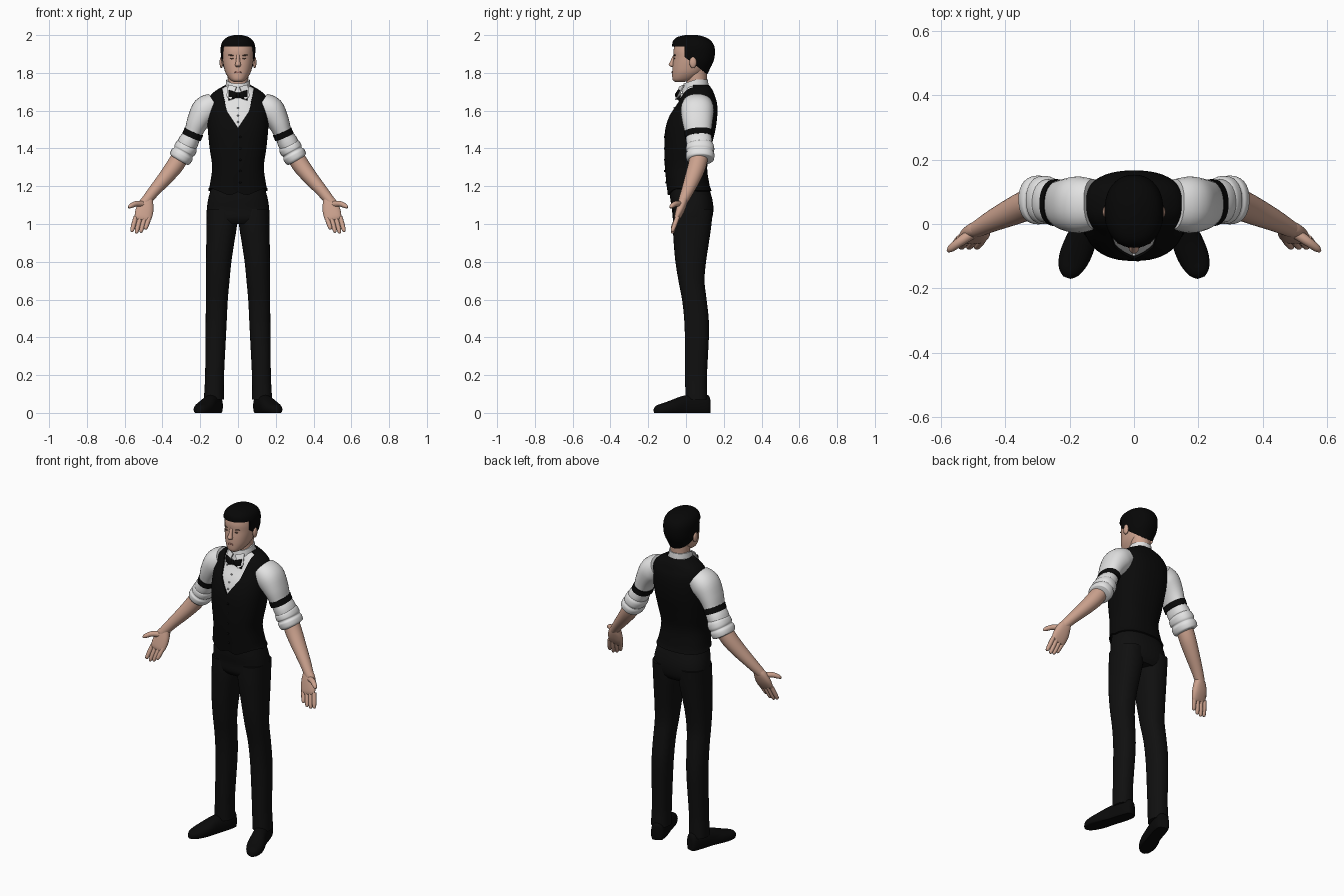
import bpy, bmesh, math
from mathutils import Vector

if "Cube" in bpy.data.objects:
    bpy.data.objects.remove(bpy.data.objects["Cube"])

X, Y, Z = Vector((1, 0, 0)), Vector((0, 1, 0)), Vector((0, 0, 1))


def material(name, r, g, b):
    m = bpy.data.materials.new(name)
    m.use_nodes = True
    m.diffuse_color = (r, g, b, 1)
    m.node_tree.nodes["Principled BSDF"].inputs["Base Color"].default_value = (r, g, b, 1)
    return m


SKIN = material("skin", .60, .36, .27)
LIPS = material("lips", .42, .19, .15)
BROW = material("brow", .12, .07, .05)
SHIRT = material("white shirt", .76, .76, .76)
VEST = material("black vest", .003, .003, .003)
TROUSERS = material("black trousers", .005, .005, .005)
HAIR = material("black hair", .002, .002, .002)


def finish(name, bm, mat, mirror=False, thick=0):
    me = bpy.data.meshes.new(name)
    bm.to_mesh(me)
    bm.free()
    me.materials.append(mat)
    for p in me.polygons:
        p.use_smooth = True
    me.set_sharp_from_angle(angle=math.radians(45))
    ob = bpy.data.objects.new(name, me)
    bpy.context.scene.collection.objects.link(ob)
    if thick:
        s = ob.modifiers.new("thickness", "SOLIDIFY")
        s.thickness, s.offset = thick, -1
        e = ob.modifiers.new("crisp rim", "EDGE_SPLIT")
        e.split_angle = math.radians(50)
    if mirror:
        ob.modifiers.new("mirror", "MIRROR")
    return ob


def smooth_rows(rows, k):
    """Resample rows with a Catmull-Rom spline."""
    out = []
    for i in range(len(rows) - 1):
        a, b, c, d = (rows[min(max(j, 0), len(rows) - 1)] for j in range(i - 1, i + 3))
        for s in range(k):
            t = s / k
            out.append([q + .5 * t * (r - p + t * (2 * p - 5 * q + 4 * r - w + t * (3 * (q - r) + w - p)))
                        for p, q, r, w in zip(a, b, c, d)])
    return out + [list(rows[-1])]


def loft(rows, axis=None, ref=Y, p=2.0, n=28, k=4, open_ends=False):
    """Skin superellipse rings; a row is (x, y, z, side radius, ref radius)."""
    rows = smooth_rows(rows, k)
    bm = bmesh.new()
    centres = [Vector(r[:3]) for r in rows]
    rings = []
    for i, r in enumerate(rows):
        t = axis or (centres[min(i + 1, len(rows) - 1)] - centres[max(i - 1, 0)]).normalized()
        v = (ref - t * ref.dot(t)).normalized()
        u = v.cross(t)
        ring = []
        for j in range(n):
            a = math.tau * j / n
            c, s = math.cos(a), math.sin(a)
            ring.append(bm.verts.new(centres[i]
                                     + u * r[3] * math.copysign(abs(c) ** (2 / p), c)
                                     + v * r[4] * math.copysign(abs(s) ** (2 / p), s)))
        rings.append(ring)
    for a, b in zip(rings, rings[1:]):
        for j in range(n):
            bm.faces.new((a[j], a[j - 1], b[j - 1], b[j]))
    caps = [bm.faces.new(rings[0]), bm.faces.new(rings[-1])]
    bmesh.ops.recalc_face_normals(bm, faces=bm.faces)
    if open_ends:
        bmesh.ops.delete(bm, geom=caps, context="FACES_ONLY")
    return bm


def body(*rows):
    """Rows (z, half width, front y, back y, centre x) to loft rows."""
    return [((r + (0,))[4], (r[2] + r[3]) / 2, r[0], r[1], (r[3] - r[2]) / 2) for r in rows]


def cut(bm, planes, remove):
    """Slice along planes, then delete the faces whose centre passes the rule."""
    for co, no in planes:
        bmesh.ops.bisect_plane(bm, geom=bm.verts[:] + bm.edges[:] + bm.faces[:],
                               plane_co=co, plane_no=no, dist=1e-5)
    gone = [f for f in bm.faces if remove(f.calc_center_median())]
    bmesh.ops.delete(bm, geom=gone, context="FACES")


def blob(name, at, size, mat, mirror=False, tilt=0):
    bm = bmesh.new()
    bmesh.ops.create_uvsphere(bm, u_segments=14, v_segments=8, radius=1)
    for v in bm.verts:
        x, y, z = (c * s for c, s in zip(v.co, size))
        v.co = Vector(at) + Vector((x, y, z + x * tilt))
    return finish(name, bm, mat, mirror)


# Vest: lofted torso with a deep neck opening and a pointed front hem
torso = [(1.15, .157, -.098, .136), (1.2, .150, -.102, .126), (1.3, .137, -.112, .112),
         (1.4, .150, -.115, .132), (1.5, .160, -.110, .156), (1.58, .162, -.086, .166),
         (1.64, .158, -.050, .164), (1.68, .146, -.030, .152), (1.71, .112, -.015, .14),
         (1.735, .068, -.005, .122)]
vest = loft(body(*torso), axis=Z, p=2.4, n=48, open_ends=True)
for v in vest.verts:
    if v.co.z < 1.2:
        drop = max(0, 1 - abs(abs(v.co.x) - .045) / .09) if v.co.y < 0 else .3
        v.co.z = 1.2 - (1.2 - v.co.z) * (.25 + .75 * drop)
planes = [((.06 * s, 0, 1.6), (s, 0, -.227)) for s in (1, -1)]
planes += [((0, 0, 1.51), (s, 0, -.667)) for s in (1, -1)]
cut(vest, planes, lambda c: c.y < .04 and abs(c.x) < min(.06 + (c.z - 1.6) * .227, (c.z - 1.51) * .667))
finish("vest", vest, VEST, thick=.008)

# Shirt body, collar and collar wings
inner = [(z, rx - .012, yf + .011, yb - .012) for z, rx, yf, yb in torso[3:]]
finish("shirt_body", loft(body(*inner), axis=Z, p=2.4, n=40), SHIRT)
collar = loft(body((1.67, .074, -.034, .122), (1.72, .067, -.022, .12), (1.765, .062, -.012, .116)),
              axis=Z, n=32, open_ends=True)
for v in collar.verts:
    if v.co.z > 1.7:
        v.co.z -= max(0, .05 - v.co.y) * .35
finish("collar", collar, SHIRT, thick=.008)
wing = bmesh.new()
wing.faces.new([wing.verts.new(c) for c in
                ((.006, -.032, 1.725), (.05, -.008, 1.735), (.06, -.036, 1.675), (.035, -.052, 1.655))])
finish("collar_wings", wing, SHIRT, mirror=True, thick=.006)

# Buttons down the shirt and the vest
for i, (y, z) in enumerate(((-.062, 1.615), (-.083, 1.575), (-.096, 1.54))):
    blob(f"shirt_button_{i + 1}", (0, y, z), (.005, .004, .005), SHIRT)
for i in range(5):
    blob(f"vest_button_{i + 1}", (.012, -.113 + .007 * (i == 0), 1.22 + .06 * i), (.006, .004, .006), VEST)

# Bow tie
finish("bow_tie_wings", loft([(.004, -.045, 1.682, .007, .012), (.028, -.044, 1.682, .010, .021),
                              (.050, -.038, 1.682, .009, .029)], axis=X, ref=Z, p=3, n=16),
       VEST, mirror=True)
blob("bow_tie_knot", (0, -.048, 1.682), (.011, .011, .014), VEST)

# Trousers: hips and two legs
hips = body((1.23, .13, -.088, .108), (1.14, .156, -.084, .137), (1.08, .165, -.074, .145),
            (1.03, .166, -.07, .138), (1.0, .155, -.05, .12))
finish("trouser_hips", loft(hips, axis=Z, p=2.4, n=40), TROUSERS)
leg = body((1.08, .078, -.068, .142, .087), (1.0, .081, -.07, .135, .086), (.9, .074, -.065, .121, .094),
           (.8, .067, -.056, .106, .102), (.7, .062, -.04, .098, .107), (.6, .058, -.021, .109, .112),
           (.5, .056, -.01, .12, .115), (.4, .054, -.006, .121, .118), (.2, .050, -.005, .111, .124),
           (.1, .052, -.003, .111, .127), (.07, .053, -.002, .112, .127))
finish("trouser_legs", loft(leg, axis=Z, p=2.3), TROUSERS, mirror=True)

# Shoes: flat soled, turned outward
shoe = loft([(.111, .124, .032, .018, .045), (.114, .112, .036, .036, .06), (.128, .06, .036, .043, .062),
             (.150, -.01, .034, .043, .058), (.172, -.07, .026, .049, .044), (.190, -.115, .020, .046, .033),
             (.203, -.15, .016, .032, .026), (.209, -.167, .013, .012, .014)],
            axis=Vector((.34, -.94, 0)), ref=Z, p=2.3)
for v in shoe.verts:
    v.co.z = max(v.co.z, 0)
finish("shoes", shoe, VEST, mirror=True)

# Sleeves, arm bands and rolled cuffs
sleeve = [(.125, .062, 1.635, .062, .078), (.172, .06, 1.603, .074, .088), (.213, .061, 1.54, .059, .08),
          (.240, .066, 1.475, .047, .068), (.262, .07, 1.435, .054, .069), (.285, .074, 1.39, .05, .066)]
finish("sleeves", loft(sleeve, p=2.2), SHIRT, mirror=True)
finish("arm_bands", loft([(.233, .065, 1.49, .053, .074), (.246, .067, 1.46, .053, .073)], p=2.2),
       VEST, mirror=True)
cuff = [(.264, .073, 1.425, .05, .064), (.271, .074, 1.412, .059, .073), (.283, .075, 1.391, .060, .075),
        (.289, .075, 1.38, .055, .070), (.296, .075, 1.367, .062, .076), (.308, .074, 1.345, .059, .073),
        (.312, .074, 1.338, .049, .062)]
finish("rolled_cuffs", loft(cuff, p=2.2), SHIRT, mirror=True)

# Forearms and hands with palms forward
finish("forearms", loft([(.285, .074, 1.39, .044, .05), (.33, .06, 1.315, .046, .048),
                         (.38, .038, 1.25, .040, .043), (.44, .010, 1.18, .032, .034),
                         (.485, -.014, 1.125, .027, .026), (.495, -.02, 1.11, .026, .023)]),
       SKIN, mirror=True)
finish("palms", loft([(.472, -.008, 1.14, .024, .022), (.485, -.018, 1.11, .039, .024),
                      (.495, -.032, 1.07, .047, .022), (.503, -.046, 1.035, .045, .016),
                      (.506, -.05, 1.02, .038, .010)], p=2.4), SKIN, mirror=True)
for i, (name, length) in enumerate((("little", .066), ("ring", .083), ("middle", .088), ("index", .08))):
    x = .469 + .024 * i
    rows = [(x + .022 * t, -.044 - .03 * t, 1.038 - length * t, r, r)
            for t, r in ((0, .012), (.5, .0125), (.9, .010), (1, .004))]
    finish(name + "_fingers", loft(rows, n=10, k=3), SKIN, mirror=True)
finish("thumbs", loft([(.505, -.03, 1.105, .017, .017), (.54, -.054, 1.107, .015, .015),
                       (.568, -.075, 1.095, .012, .012), (.579, -.084, 1.086, .005, .005)],
                      n=12), SKIN, mirror=True)

# Neck and head
finish("neck", loft(body((1.68, .056, .0, .112), (1.75, .054, .002, .11), (1.83, .056, .0, .112)), axis=Z), SKIN)
head = body((1.752, .022, -.058, -.012), (1.765, .043, -.071, .04), (1.80, .066, -.073, .09),
            (1.84, .077, -.071, .115), (1.88, .083, -.066, .13), (1.92, .083, -.066, .135),
            (1.96, .073, -.052, .118), (1.985, .045, -.01, .09))
finish("head", loft(head, axis=Z, p=2.2, n=36), SKIN)
finish("nose", loft(body((1.832, .010, -.078, -.06), (1.842, .015, -.092, -.06), (1.862, .011, -.083, -.06),
                         (1.895, .008, -.068, -.056)), axis=Z, n=14), SKIN)
blob("ears", (.088, .037, 1.855), (.010, .019, .030), SKIN, mirror=True)
blob("eyebrows", (.034, -.059, 1.893), (.019, .005, .0035), BROW, mirror=True, tilt=.1)
blob("eyes", (.032, -.0605, 1.876), (.011, .004, .004), BROW, mirror=True)
blob("mouth", (0, -.0725, 1.803), (.021, .004, .005), LIPS)

# Hair: cap cut along the hairline, sideburns and nape
hair = loft(body((1.78, .062, -.07, .108), (1.82, .076, -.072, .126), (1.86, .087, -.073, .145),
                 (1.90, .091, -.073, .153), (1.94, .091, -.074, .150), (1.97, .080, -.068, .132),
                 (1.99, .055, -.045, .10), (2.0, .022, -.005, .06)), axis=Z, p=2.2, n=40)
cut(hair, [((0, 0, 1.94), Z), ((0, -.008, 0), Y), ((0, 0, 1.878), (0, .75, 1))],
    lambda c: (c.z < 1.94 and c.y < -.008) or c.z < 1.878 - .75 * c.y)
finish("hair", hair, HAIR, thick=.012)
